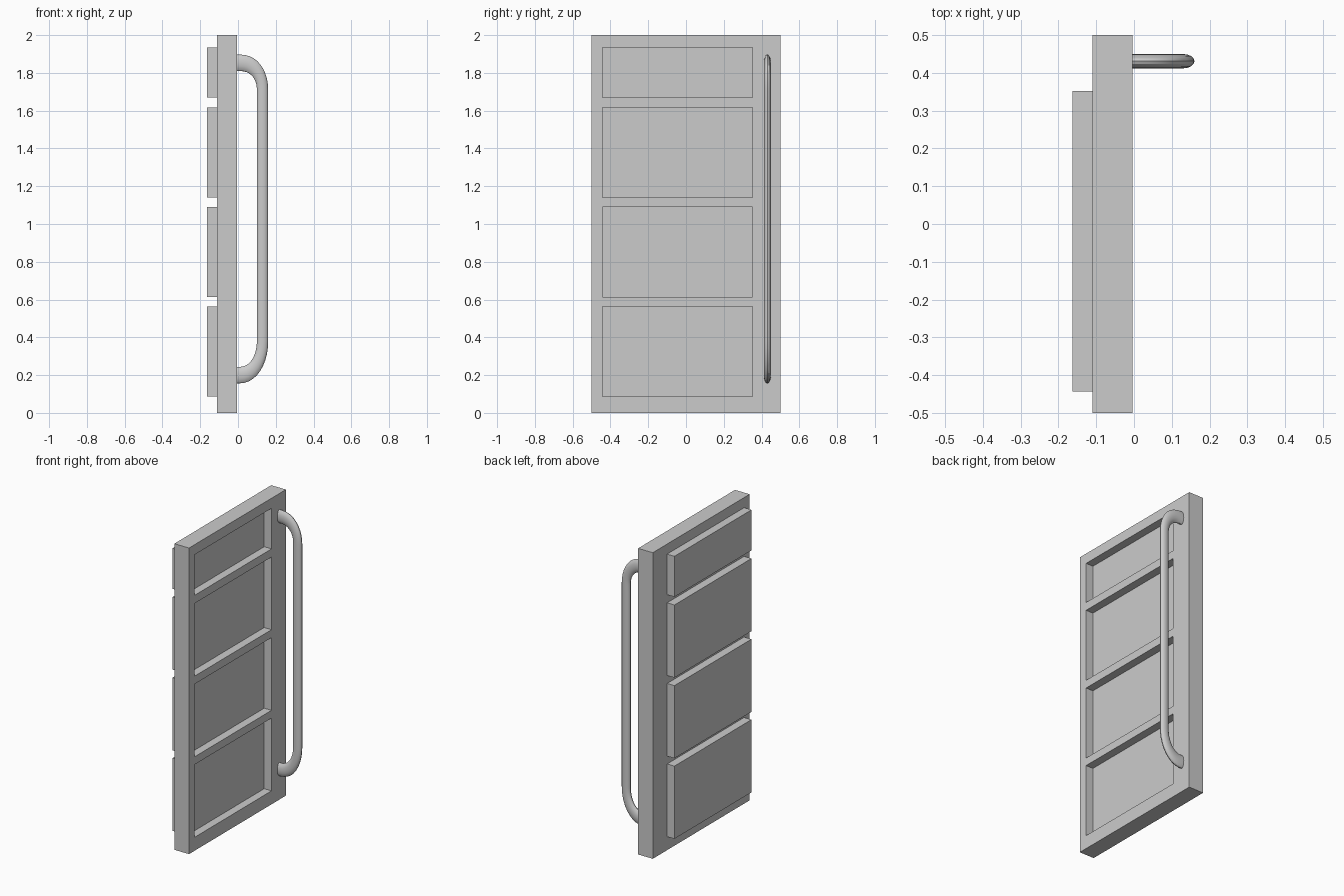
import bpy

if "Cube" in bpy.data.objects:
    bpy.data.objects.remove(bpy.data.objects["Cube"])

BACK, FRONT = -0.11, -0.004          # slab faces along x
PANEL_SHIFT = -0.053                 # panels sit half a slab towards the back
PANEL_Y = (-0.443, 0.352)
PANEL_Z = [(0.088, 0.563), (0.614, 1.089), (1.141, 1.616), (1.669, 1.934)]


def box(name, x, y, z):
    """Axis-aligned box from (min, max) ranges."""
    bpy.ops.mesh.primitive_cube_add(
        size=1, location=[(a + b) / 2 for a, b in (x, y, z)])
    ob = bpy.context.object
    ob.name = name
    ob.scale = [b - a for a, b in (x, y, z)]
    bpy.ops.object.transform_apply(location=False, rotation=False, scale=True)
    return ob


# Door frame with one opening per panel
frame = box("door_frame", (BACK, FRONT), (-0.5, 0.5), (0, 2))
for z in PANEL_Z:
    cutter = box("opening_cutter", (BACK - 0.1, FRONT + 0.1), PANEL_Y, z)
    cutter.hide_render = True
    bpy.context.view_layer.objects.active = frame
    mod = frame.modifiers.new("opening", 'BOOLEAN')
    mod.operation = 'DIFFERENCE'
    mod.solver = 'EXACT'
    mod.object = cutter
    bpy.ops.object.modifier_apply(modifier=mod.name)
    bpy.data.objects.remove(cutter)

# Panels: recessed on the front, raised on the back
for i, z in enumerate(PANEL_Z):
    box(f"door_panel_{i + 1}",
        (BACK + PANEL_SHIFT, FRONT + PANEL_SHIFT), PANEL_Y, z)

# Pull handle: round tube squashed by its object scale
SCALE = (0.03, 0.019, 0.0435)
BAR_X = 0.13
# each point: position, left handle, right handle as (x, z)
PATH = [
    ((-0.015, 1.853), (-0.03, 1.853), (-0.01, 1.853)),
    ((0.015, 1.853), (0.005, 1.853), (0.085, 1.853)),
    ((BAR_X, 1.71), (BAR_X, 1.79), (BAR_X, 1.6)),
    ((BAR_X, 0.38), (BAR_X, 0.5), (BAR_X, 0.28)),
    ((0.01, 0.2), (0.08, 0.2), (0.0, 0.2)),
    ((-0.015, 0.2), (-0.01, 0.2), (-0.03, 0.2)),
]
curve = bpy.data.curves.new("pull_handle", 'CURVE')
curve.dimensions = '3D'
curve.bevel_depth = 1.0
curve.bevel_resolution = 6
curve.resolution_u = 10
curve.use_fill_caps = True
spline = curve.splines.new('BEZIER')
spline.bezier_points.add(len(PATH) - 1)
for bp, pts in zip(spline.bezier_points, PATH):
    bp.handle_left_type = bp.handle_right_type = 'FREE'
    bp.co, bp.handle_left, bp.handle_right = [
        (x / SCALE[0], 0, z / SCALE[2]) for x, z in pts]
handle = bpy.data.objects.new("pull_handle", curve)
handle.location.y = 0.431
handle.scale = SCALE
bpy.context.collection.objects.link(handle)

# Bake the handle to a smooth mesh
bpy.ops.object.select_all(action='DESELECT')
handle.select_set(True)
bpy.context.view_layer.objects.active = handle
bpy.ops.object.convert(target='MESH')
bpy.ops.object.transform_apply(location=False, rotation=False, scale=True)
bpy.ops.object.shade_smooth_by_angle()
